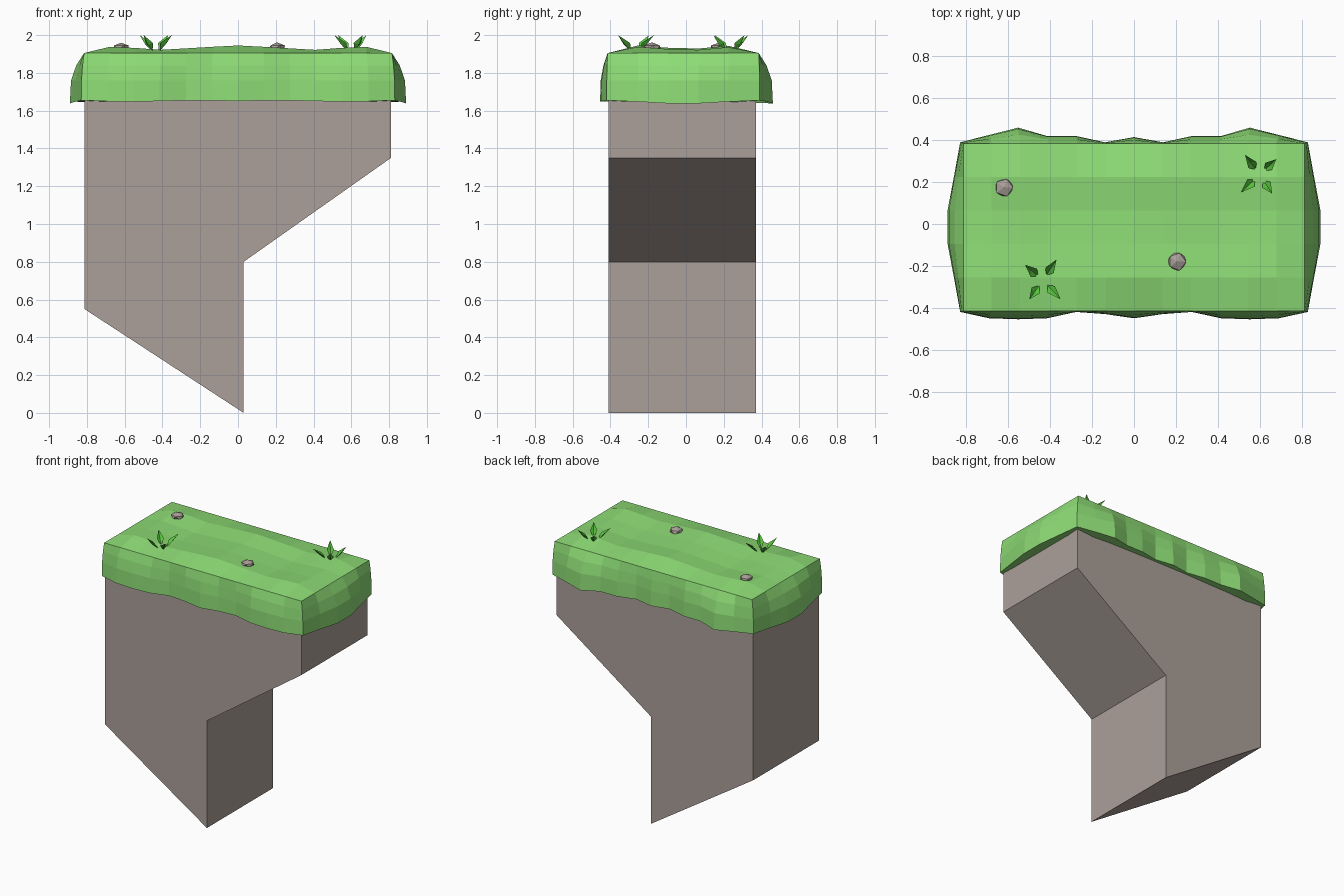
import bpy, bmesh, math, random
from mathutils import Vector

if "Cube" in bpy.data.objects:
    bpy.data.objects.remove(bpy.data.objects["Cube"])

random.seed(4)


def material(name, rgb):
    m = bpy.data.materials.new(name)
    m.diffuse_color = (*rgb, 1)
    m.use_nodes = True
    m.node_tree.nodes["Principled BSDF"].inputs["Base Color"].default_value = m.diffuse_color
    return m


ROCK = material("stone", (0.41, 0.35, 0.32))
TURF = material("turf", (0.27, 0.72, 0.18))
LEAF = material("leaf", (0.10, 0.58, 0.05))


def finish(name, bm, mat, closed=True):
    if closed:
        bmesh.ops.recalc_face_normals(bm, faces=bm.faces[:])
    mesh = bpy.data.meshes.new(name)
    bm.to_mesh(mesh)
    bm.free()
    mesh.materials.append(mat)
    obj = bpy.data.objects.new(name, mesh)
    bpy.context.collection.objects.link(obj)
    return obj


# Stone ledge: side profile extruded through the depth
bm = bmesh.new()
profile = [(-0.813, 1.70), (-0.813, 0.55), (0.03, 0), (0.03, 0.8), (0.81, 1.35), (0.81, 1.70)]
face = bm.faces.new([bm.verts.new((x, -0.41, z)) for x, z in profile])
ext = bmesh.ops.extrude_face_region(bm, geom=[face])["geom"]
bmesh.ops.translate(bm, vec=(0, 0.78, 0), verts=[v for v in ext if isinstance(v, bmesh.types.BMVert)])
finish("rock_ledge", bm, ROCK)

# Turf cap: outer edge waviness, mirrored in x (index = columns from the middle)
NX, NY = 12, 5
FRONT = [-0.45, -0.43, -0.42, -0.45, -0.455, -0.45, -0.42]
BACK = [0.415, 0.39, 0.42, 0.42, 0.46, 0.425, 0.39]
SIDE = [0.83, 0.86, 0.89, 0.89, 0.86, 0.83]
CREST = [1.945, 1.938, 1.93, 1.922, 1.932, 1.938, 1.905]
ROW_DIP = [0, 0, 0.012, 0.016, 0.002, 0]


def rim_point(i, j):
    z = 1.905
    if 0 < i < NX and 0 < j < NY:
        z = CREST[abs(i - 6)] - ROW_DIP[j]
    return Vector(((i - 6) * 0.815 / 6, -0.415 + j * 0.16, z))


def outer_point(i, j):
    p = rim_point(i, j)
    p.x *= 0.83 / 0.815
    if i in (0, NX):
        p.x = math.copysign(SIDE[j], p.x)
    if j == 0:
        p.y = FRONT[abs(i - 6)]
    if j == NY:
        p.y = BACK[abs(i - 6)]
    return p


bm = bmesh.new()
grid = {(i, j): bm.verts.new(rim_point(i, j)) for i in range(NX + 1) for j in range(NY + 1)}
for i in range(NX):
    for j in range(NY):
        bm.faces.new([grid[i, j], grid[i + 1, j], grid[i + 1, j + 1], grid[i, j + 1]])
loop = ([(i, 0) for i in range(NX)] + [(NX, j) for j in range(NY)]
        + [(i, NY) for i in range(NX, 0, -1)] + [(0, j) for j in range(NY, 0, -1)])
upper = [grid[k] for k in loop]
for z, bulge in ((1.84, 0.55), (1.76, 0.92), (1.655, 1)):
    lower = []
    for k in loop:
        rim, out = rim_point(*k), outer_point(*k)
        p = rim.lerp(out, bulge)
        p.z = z - (0.3 * max(0, (out - rim).xy.length - 0.02) if bulge == 1 else 0)
        lower.append(bm.verts.new(p))
    for a in range(len(loop)):
        b = (a + 1) % len(loop)
        bm.faces.new([upper[a], lower[a], lower[b], upper[b]])
    upper = lower
bm.faces.new(upper)
finish("turf_cap", bm, TURF)


# Grass tufts: four folded leaves leaning outwards
def tuft(name, cx, cy, tips):
    bm = bmesh.new()
    for tx, ty in tips:
        d = Vector((tx - cx, ty - cy, 0))
        reach = d.length
        d.normalize()
        side = Vector((-d.y, d.x, 0))
        c = Vector((cx, cy, 0))
        up = Vector((0, 0, 1))
        root = bm.verts.new(c + d * 0.03 + up * 1.915)
        tip = bm.verts.new(c + d * reach + up * 2.0)
        left = bm.verts.new(c + d * 0.058 + side * 0.024 + up * 1.958)
        right = bm.verts.new(c + d * 0.058 - side * 0.024 + up * 1.958)
        fold = bm.verts.new(c + d * 0.074 + up * 1.95)
        bm.faces.new([root, fold, left])
        bm.faces.new([left, fold, tip])
        bm.faces.new([root, right, fold])
        bm.faces.new([fold, right, tip])
    finish(name, bm, LEAF, closed=False)


tuft("grass_tuft_front", -0.435, -0.27, [(-0.52, -0.195), (-0.37, -0.17), (-0.50, -0.36), (-0.35, -0.36)])
tuft("grass_tuft_back", 0.60, 0.235, [(0.53, 0.33), (0.68, 0.31), (0.51, 0.15), (0.66, 0.145)])

# Pebbles: flattened, slightly irregular low-poly balls
for name, x, y in (("pebble_left", -0.62, 0.175), ("pebble_right", 0.205, -0.18)):
    bm = bmesh.new()
    bmesh.ops.create_icosphere(bm, subdivisions=1, radius=0.048)
    for v in bm.verts:
        v.co *= random.uniform(0.92, 1.06)
        v.co = Vector((v.co.x + x, v.co.y + y, v.co.z * 0.6 + 1.932))
    finish(name, bm, ROCK)
